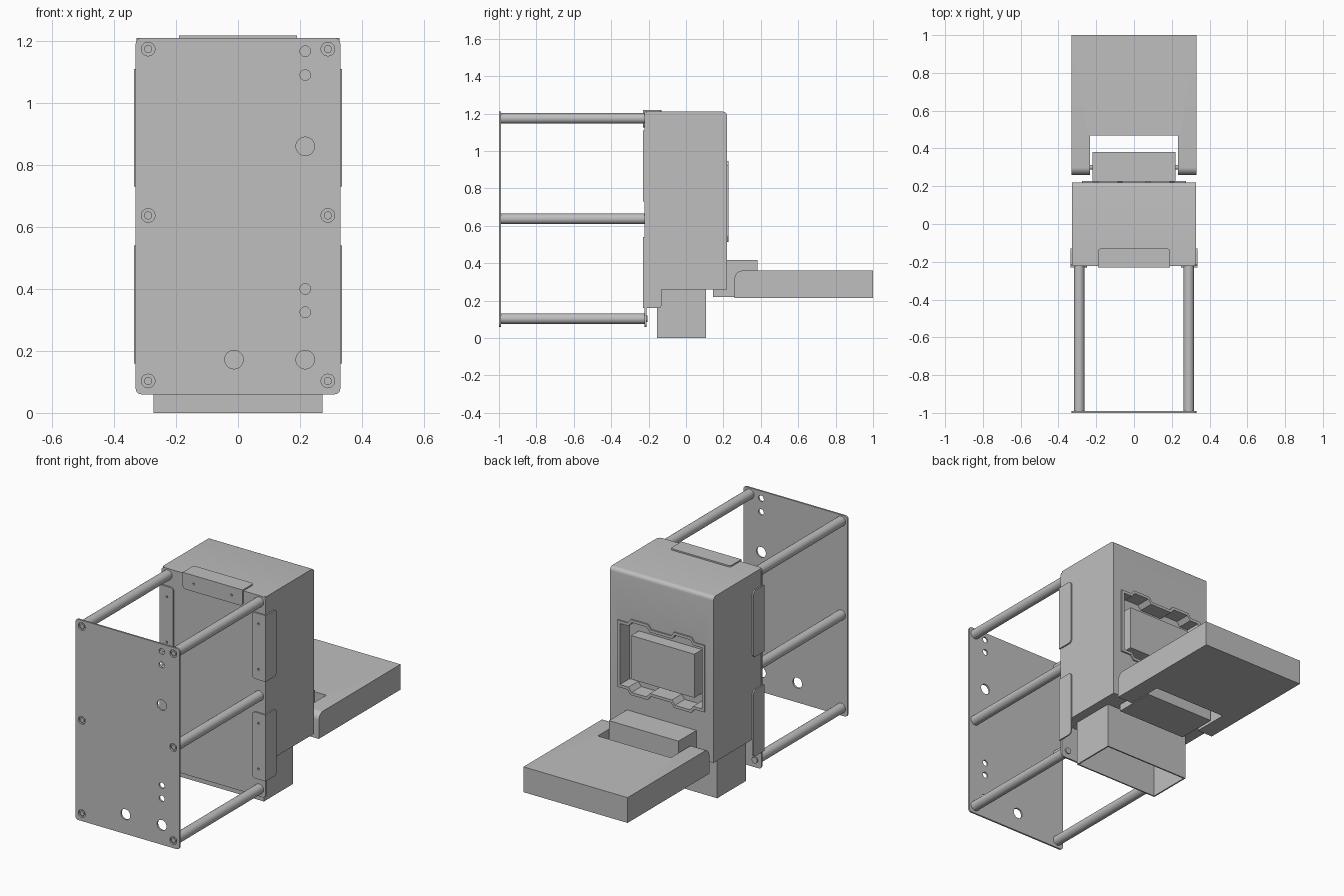
import bpy, bmesh, math
from mathutils import Vector

if "Cube" in bpy.data.objects:
    bpy.data.objects.remove(bpy.data.objects["Cube"])

grey = bpy.data.materials.new("light_grey_metal")
grey.diffuse_color = (0.52, 0.52, 0.52, 1)
grey.use_nodes = True
grey.node_tree.nodes["Principled BSDF"].inputs["Base Color"].default_value = grey.diffuse_color


def prism(name, pts, axis, a, b):
    """Extrude a 2D outline along an axis from a to b."""
    place = {"x": lambda u, v, w: (w, u, v),
             "y": lambda u, v, w: (u, w, v),
             "z": lambda u, v, w: (u, v, w)}[axis]
    bm = bmesh.new()
    face = bm.faces.new([bm.verts.new(place(u, v, a)) for u, v in pts])
    ext = bmesh.ops.extrude_face_region(bm, geom=[face])
    verts = [g for g in ext["geom"] if isinstance(g, bmesh.types.BMVert)]
    bmesh.ops.translate(bm, verts=verts, vec=Vector(place(0, 0, b - a)))
    bmesh.ops.recalc_face_normals(bm, faces=bm.faces)
    mesh = bpy.data.meshes.new(name)
    bm.to_mesh(mesh)
    bm.free()
    mesh.materials.append(grey)
    ob = bpy.data.objects.new(name, mesh)
    bpy.context.collection.objects.link(ob)
    return ob


def rect(u0, u1, v0, v1, radii=(0, 0, 0, 0), seg=5):
    """Rectangle outline; radii for corners (u0v0, u1v0, u1v1, u0v1)."""
    pts = []
    signs = ((u0, v0, 1, 1, 180), (u1, v0, -1, 1, 270),
             (u1, v1, -1, -1, 0), (u0, v1, 1, -1, 90))
    for (u, v, su, sv, start), r in zip(signs, radii):
        if r == 0:
            pts.append((u, v))
            continue
        for i in range(seg + 1):
            t = math.radians(start + 90 * i / seg)
            pts.append((u + su * r + r * math.cos(t), v + sv * r + r * math.sin(t)))
    return pts


def circle(u, v, r, n=24):
    return [(u + r * math.cos(2 * math.pi * i / n), v + r * math.sin(2 * math.pi * i / n))
            for i in range(n)]


def cut(ob, cutters):
    """Subtract the cutters and remove them."""
    for c in cutters:
        m = ob.modifiers.new("cut", "BOOLEAN")
        m.object, m.operation, m.solver = c, "DIFFERENCE", "EXACT"
    dg = bpy.context.evaluated_depsgraph_get()
    mesh = bpy.data.meshes.new_from_object(ob.evaluated_get(dg))
    ob.modifiers.clear()
    ob.data = mesh
    for c in cutters:
        bpy.data.objects.remove(c)


def smooth(ob):
    bpy.ops.object.select_all(action="DESELECT")
    ob.select_set(True)
    bpy.context.view_layer.objects.active = ob
    bpy.ops.object.shade_smooth_by_angle(angle=math.radians(35))


ROD_X, ROD_Z = 0.29, (0.103, 0.637, 1.174)
rod_spots = [(s * ROD_X, z) for s in (-1, 1) for z in ROD_Z]

# Front panel with cable holes and screw holes
panel_outline = rect(-0.33, 0.33, 0.06, 1.21, (0.018,) * 4)
front = prism("front_panel", panel_outline, "y", -1.0, -0.99)
holes = [(0.217, 1.167, 0.017), (0.217, 1.09, 0.017), (0.217, 0.86, 0.03),
         (0.217, 0.40, 0.017), (0.217, 0.325, 0.017), (0.217, 0.172, 0.03),
         (-0.013, 0.172, 0.03)] + [(x, z, 0.022) for x, z in rod_spots]
cut(front, [prism("hole", circle(x, z, r), "y", -1.05, -0.95) for x, z, r in holes])

# Inner panel that the rods and the housing attach to
prism("inner_panel", panel_outline, "y", -0.222, -0.212)

# Spacer rods with screws at both ends
for x, z in rod_spots:
    smooth(prism("spacer_rod", circle(x, z, 0.028), "y", -0.99, -0.222))
    smooth(prism("screw_head", circle(x, z, 0.013), "y", -0.998, -0.985))
    if z < 0.2:
        smooth(prism("screw_nut", circle(x, z, 0.018), "y", -0.213, -0.205))


# Display opening outline: rectangle with two tabs on top and bottom
def display_outline(g):
    half = [(0.0, 0.905), (0.07, 0.905), (0.09, 0.93), (0.185, 0.93),
            (0.205, 0.905), (0.26, 0.905)]
    hx, mid = 0.26, 0.73
    right = [(x + (g if x == hx else math.copysign(g * 0.4, x - 0.137) if x else 0), z + g)
             for x, z in half]
    top = [(-x, z) for x, z in reversed(right[1:])] + right
    return top + [(x, 2 * mid - z) for x, z in reversed(top)]


# Housing, rounded along the rear top edge, with the display recess
housing = prism("housing", rect(-0.212, 0.22, 0.26, 1.21, (0, 0, 0.022, 0)), "x", -0.328, 0.328)
cut(housing, [prism("recess", display_outline(0), "y", 0.14, 0.3)])
smooth(housing)

# Raised rim round the recess, and the display block inside it
rim = prism("display_rim", display_outline(0.016), "y", 0.21, 0.228)
cut(rim, [prism("rim_opening", display_outline(0), "y", 0.1, 0.3)])
prism("display_block", rect(-0.2, 0.2, 0.595, 0.845), "y", 0.135, 0.21)

# Angle brackets on the sides
T = 0.008
for s in (-1, 1):
    for z0, z1 in ((0.16, 0.54), (0.73, 1.11)):
        prism("side_bracket_outer", rect(-0.23, -0.13, z0, z1, (0, 0.02, 0.02, 0)),
              "x", s * 0.328, s * (0.328 + T))
        edge = sorted((s * 0.25, s * 0.336))
        radii = (0.02, 0, 0, 0.02) if s > 0 else (0, 0.02, 0.02, 0)
        flange = prism("side_bracket_front", rect(*edge, z0, z1, radii), "y", -0.23, -0.222)
        cut(flange, [prism("hole", circle(s * 0.29, z, 0.006, 12), "y", -0.25, -0.2)
                     for z in (z0 + 0.06, z1 - 0.06)])

# Angle bracket on top
prism("top_bracket_upper", rect(-0.19, 0.19, -0.23, -0.13, (0, 0, 0.015, 0.015)),
      "z", 1.21, 1.218)
flange = prism("top_bracket_front", rect(-0.19, 0.19, 1.125, 1.218, (0.02, 0.02, 0, 0)),
               "y", -0.23, -0.222)
cut(flange, [prism("hole", circle(x, 1.17, 0.006, 12), "y", -0.25, -0.2) for x in (-0.12, 0.12)])

# Open chute below the housing
chute = prism("chute", rect(-0.273, 0.273, -0.155, 0.107), "z", 0.0, 0.265)
cut(chute, [prism("chute_inside", rect(-0.265, 0.265, -0.147, 0.099), "z", -0.1, 0.255)])

# Rear tray with a notch, and the mount block it hinges on
tray = prism("rear_tray", rect(0.26, 1.0, 0.215, 0.36, (0, 0, 0, 0.04), 8), "x", -0.33, 0.33)
cut(tray, [prism("notch", rect(-0.232, 0.232, 0.1, 0.468), "z", 0.1, 0.5)])
smooth(tray)
prism("tray_mount", rect(0.145, 0.382, 0.22, 0.418), "x", -0.22, 0.22)
for s in (-1, 1):
    smooth(prism("hinge_pin", circle(0.3, 0.3, 0.012, 16), "x", s * 0.215, s * 0.24))
